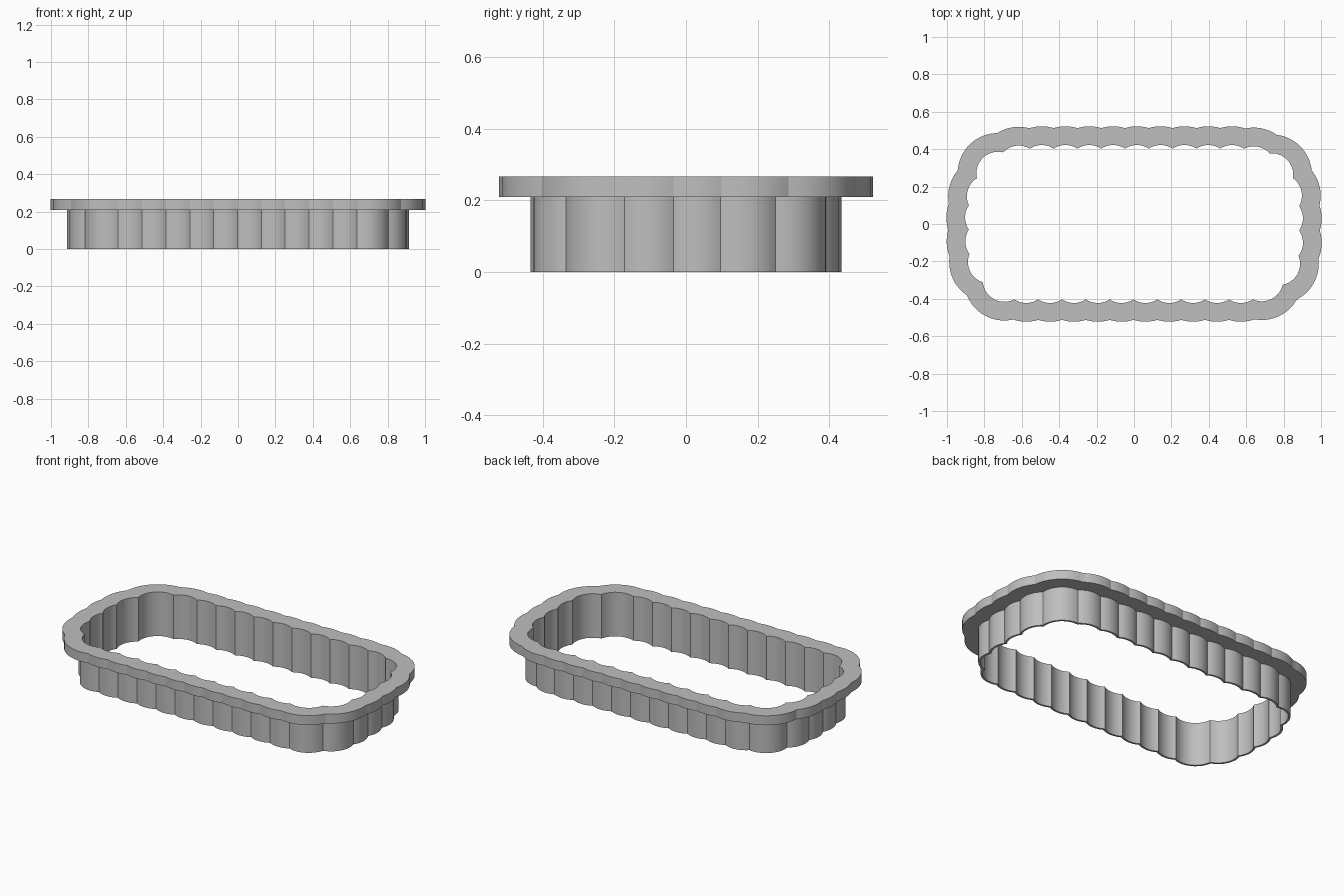
import bpy, bmesh, math
from mathutils import Vector

cube = bpy.data.objects.get("Cube")
if cube:
    bpy.data.objects.remove(cube)

RADIUS = 0.115   # radius of every scallop on the inside of the wall
STEPS = 10       # segments per scallop

# Inner cusps, counter-clockwise: front row, right end, back row, left end
cusps = [(-0.64 + 0.1275 * i, -0.403) for i in range(11)]
cusps += [(0.795, -0.325), (0.88, -0.17), (0.883, -0.035), (0.883, 0.095),
          (0.85, 0.245), (0.725, 0.378)]
cusps += [(0.588 - 0.1272 * i, 0.403) for i in range(10)]
cusps += [(-0.70, 0.383), (-0.84, 0.245), (-0.883, 0.10), (-0.883, -0.03),
          (-0.88, -0.16), (-0.808, -0.312)]
cusps = [Vector(c) for c in cusps]


def outward(d):
    return Vector((d.y, -d.x)).normalized()


# Centre of each scallop circle, from the two cusps it spans
centres = []
for i, a in enumerate(cusps):
    b = cusps[(i + 1) % len(cusps)]
    half = (b - a).length / 2
    centres.append((a + b) / 2 - outward(b - a) * math.sqrt(RADIUS ** 2 - half ** 2))


def scalloped_outline(offset):
    """Scalloped loop grown outward, with arcs trimmed where neighbours cross."""
    r = RADIUS + offset
    n = len(centres)
    cross = []
    for i in range(n):
        p, q = centres[i - 1], centres[i]
        half = (q - p).length / 2
        cross.append((p + q) / 2 + outward(q - p) * math.sqrt(r * r - half * half))
    points = []
    for i, c in enumerate(centres):
        u, v = cross[i] - c, cross[(i + 1) % n] - c
        start = math.atan2(u.y, u.x)
        sweep = math.atan2(u.x * v.y - u.y * v.x, u.dot(v))
        for k in range(STEPS):
            t = start + sweep * k / STEPS
            points.append(c + Vector((math.cos(t), math.sin(t))) * r)
    return points


# L-shaped section: thin wall with a wide flange on top (offset, height)
WALL, FLANGE = 0.012, 0.1
section = [(0, 0), (WALL, 0), (WALL, 0.21), (FLANGE, 0.21), (FLANGE, 0.267), (0, 0.267)]

bm = bmesh.new()
rings = [[bm.verts.new((p.x, p.y, z)) for p in scalloped_outline(o)] for o, z in section]
for j, ring in enumerate(rings):
    nxt = rings[(j + 1) % len(rings)]
    for i in range(len(ring)):
        k = (i + 1) % len(ring)
        bm.faces.new((ring[i], ring[k], nxt[k], nxt[i]))
bmesh.ops.recalc_face_normals(bm, faces=bm.faces)
mesh = bpy.data.meshes.new("scalloped_cutter")
bm.to_mesh(mesh)
bm.free()

cutter = bpy.data.objects.new("scalloped_cutter", mesh)
bpy.context.collection.objects.link(cutter)

# Plain grey plastic
grey = bpy.data.materials.new("plain_grey")
grey.use_nodes = True
colour = (0.52, 0.52, 0.52, 1)
grey.diffuse_color = colour
grey.node_tree.nodes["Principled BSDF"].inputs["Base Color"].default_value = colour
mesh.materials.append(grey)

# Smooth scallops with crisp cusps and rims
bpy.ops.object.select_all(action="DESELECT")
cutter.select_set(True)
bpy.context.view_layer.objects.active = cutter
bpy.ops.object.shade_smooth_by_angle(angle=math.radians(25))
